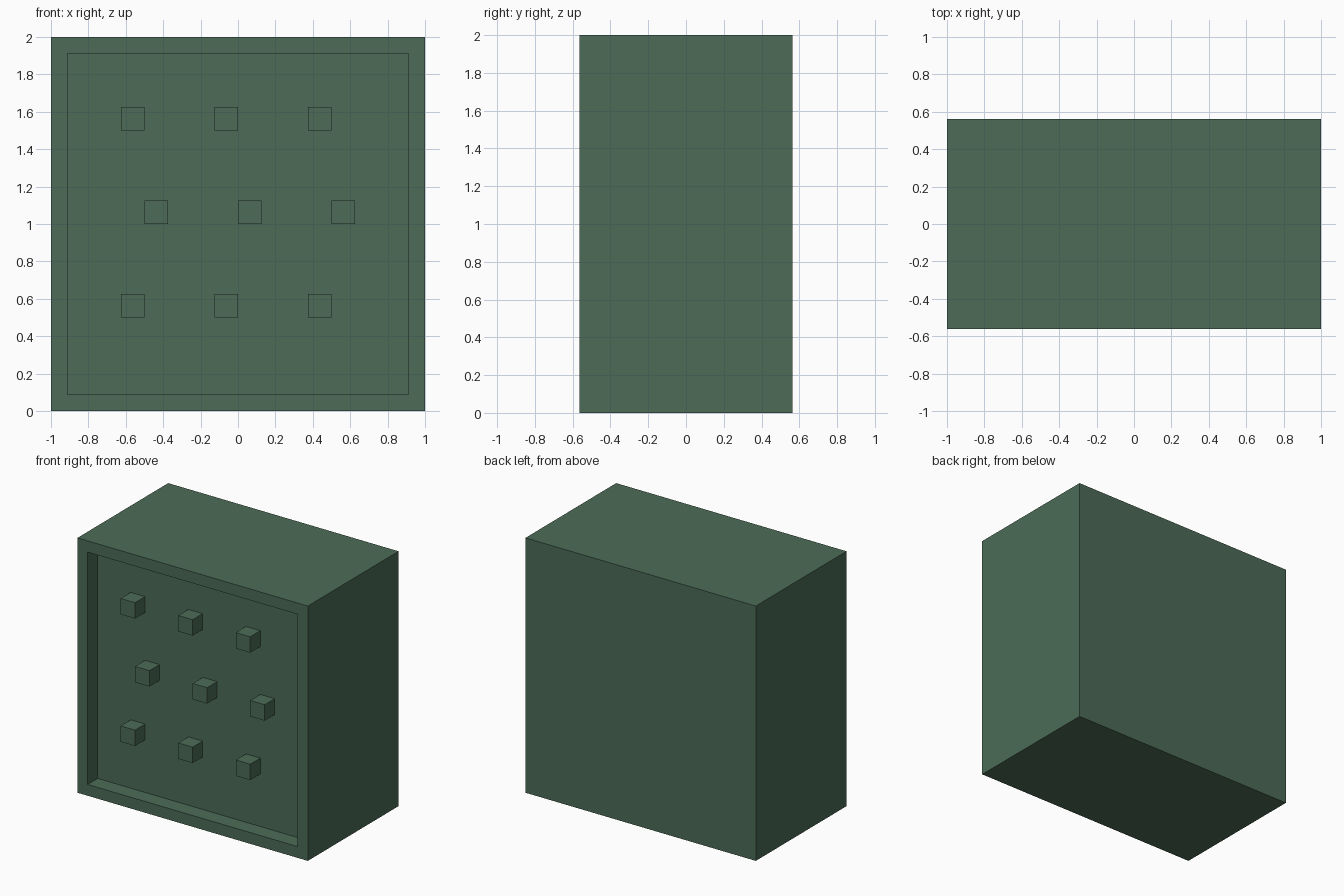
import bpy
import bmesh
from mathutils import Matrix, Vector

default = bpy.data.objects.get("Cube")
if default:
    bpy.data.objects.remove(default, do_unlink=True)

U = 0.125                      # module: rim width, recess depth and peg size
WIDTH, DEPTH, HEIGHT = 16 * U, 9 * U, 16 * U
FRONT = -DEPTH / 2

green = bpy.data.materials.new("muted green")
green.use_nodes = True
colour = (0.072, 0.148, 0.094, 1.0)
green.diffuse_color = colour
green.node_tree.nodes["Principled BSDF"].inputs["Base Color"].default_value = colour


def box_mesh(size, centre):
    bm = bmesh.new()
    bmesh.ops.create_cube(bm, size=1.0, matrix=Matrix.Translation(centre) @ Matrix.Diagonal((*size, 1.0)))
    return bm


def add_object(name, bm):
    mesh = bpy.data.meshes.new(name)
    bm.to_mesh(mesh)
    bm.free()
    mesh.materials.append(green)
    obj = bpy.data.objects.new(name, mesh)
    bpy.context.collection.objects.link(obj)
    return obj


# Casing: a block whose front is inset and pushed back into a shallow recess
bm = box_mesh((WIDTH, DEPTH, HEIGHT), (0, 0, HEIGHT / 2))
bm.normal_update()
front = min(bm.faces, key=lambda f: f.calc_center_median().y)
bmesh.ops.inset_region(bm, faces=[front], thickness=U)
panel = bmesh.ops.extrude_discrete_faces(bm, faces=[front])["faces"][0]
bmesh.ops.translate(bm, verts=panel.verts, vec=Vector((0, U, 0)))
bmesh.ops.recalc_face_normals(bm, faces=bm.faces)
add_object("casing", bm)

# Pegs: three staggered rows, flush with the rim
for row, (z, shift) in enumerate([(4.5, 0), (8.5, 1), (12.5, 0)]):
    for col in range(3):
        x = (-4.5 + 4 * col + shift) * U
        peg = box_mesh((U, U, U), (x, FRONT + U / 2, z * U))
        # the side against the panel is left open
        back = max(peg.faces, key=lambda f: f.calc_center_median().y)
        bmesh.ops.delete(peg, geom=[back], context="FACES_ONLY")
        add_object(f"peg_row{row + 1}_{col + 1}", peg)
